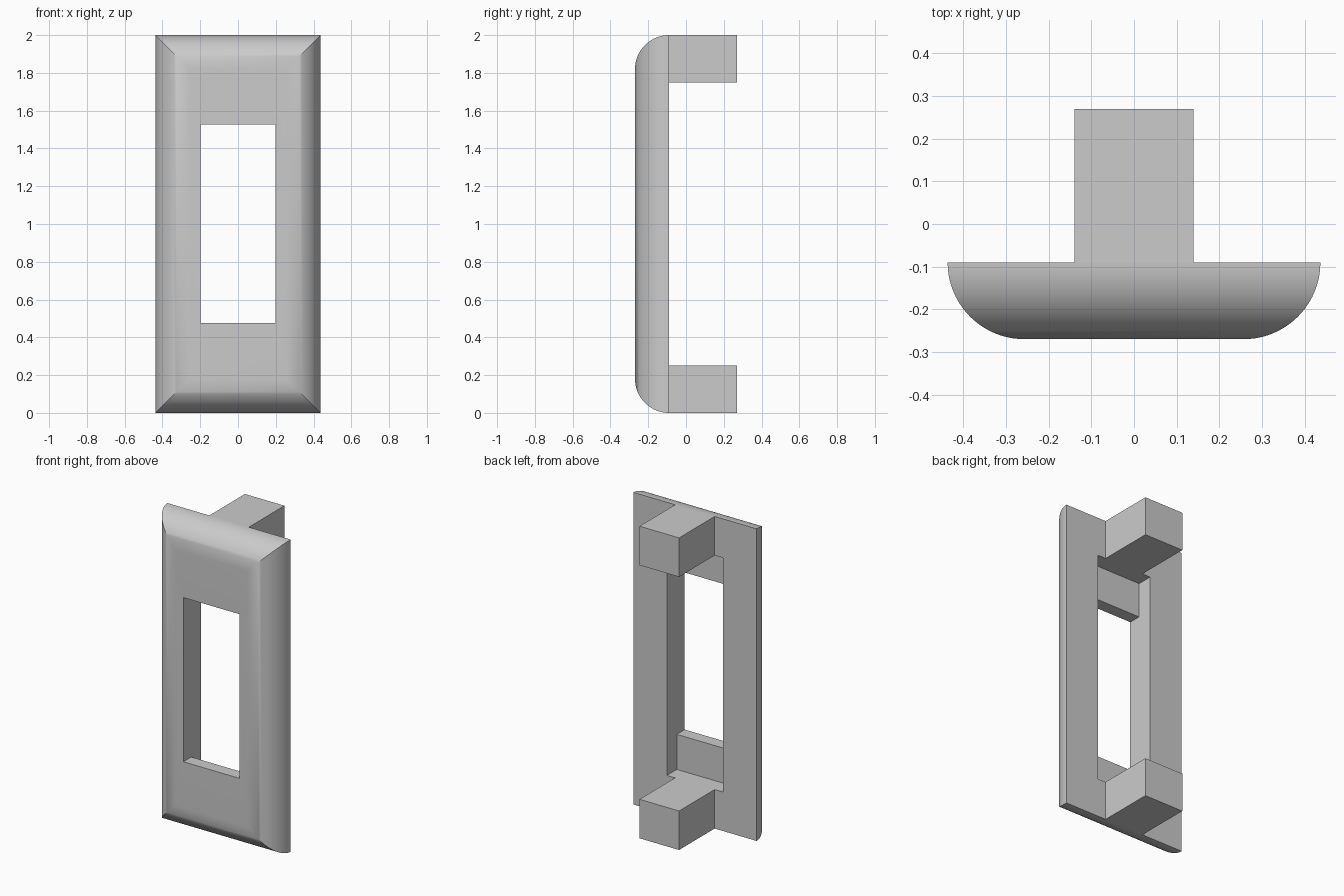
import bpy, bmesh, math

cube = bpy.data.objects.get("Cube")
if cube:
    bpy.data.objects.remove(cube, do_unlink=True)

HALF_W, FRONT, BACK, TAIL = 0.437, -0.27, -0.09, 0.27
RADIUS = BACK - FRONT
SEGMENTS = 20

grey = bpy.data.materials.new("plain_grey")
grey.use_nodes = True
colour = (0.6, 0.6, 0.6, 1)
grey.diffuse_color = colour
grey.node_tree.nodes["Principled BSDF"].inputs["Base Color"].default_value = colour


def add_object(name, bm):
    bmesh.ops.recalc_face_normals(bm, faces=bm.faces)
    mesh = bpy.data.meshes.new(name)
    bm.to_mesh(mesh)
    bm.free()
    mesh.materials.append(grey)
    obj = bpy.data.objects.new(name, mesh)
    bpy.context.collection.objects.link(obj)
    return obj


def box(name, low, high):
    bm = bmesh.new()
    bmesh.ops.create_cube(bm, size=1)
    for v in bm.verts:
        v.co = [a + (c + 0.5) * (b - a) for a, b, c in zip(low, high, v.co)]
    return add_object(name, bm)


# Face plate: rectangles stepped along a quarter round, giving mitred corners
bm = bmesh.new()
rings = []
for i in range(SEGMENTS + 1):
    a = math.pi / 2 * i / SEGMENTS
    inset = RADIUS * (1 - math.cos(a))
    x, z, y = HALF_W - inset, 1 - inset, BACK - RADIUS * math.sin(a)
    rings.append([bm.verts.new((sx * x, y, 1 + sz * z))
                  for sx, sz in ((-1, -1), (1, -1), (1, 1), (-1, 1))])
for r, s in zip(rings, rings[1:]):
    for j in range(4):
        k = (j + 1) % 4
        bm.faces.new((r[j], r[k], s[k], s[j]))
bm.faces.new(rings[0])
bm.faces.new(rings[-1])
plate = add_object("face_plate", bm)

# Window through the plate, and the taller recess behind it
cutters = [box("window_cutter", (-0.198, -0.5, 0.475), (0.198, 0.1, 1.527)),
           box("recess_cutter", (-0.198, -0.19, 0.25), (0.198, 0.1, 1.75))]
bpy.context.view_layer.objects.active = plate
plate.select_set(True)
for cutter in cutters:
    mod = plate.modifiers.new(cutter.name, 'BOOLEAN')
    mod.operation = 'DIFFERENCE'
    mod.solver = 'EXACT'
    mod.object = cutter
    bpy.ops.object.modifier_apply(modifier=mod.name)
    bpy.data.objects.remove(cutter, do_unlink=True)
bpy.ops.object.shade_smooth_by_angle(angle=math.radians(30))

# Mounting blocks on the back
box("lower_block", (-0.14, BACK, 0), (0.14, TAIL, 0.25))
box("upper_block", (-0.14, BACK, 1.75), (0.14, TAIL, 2))
